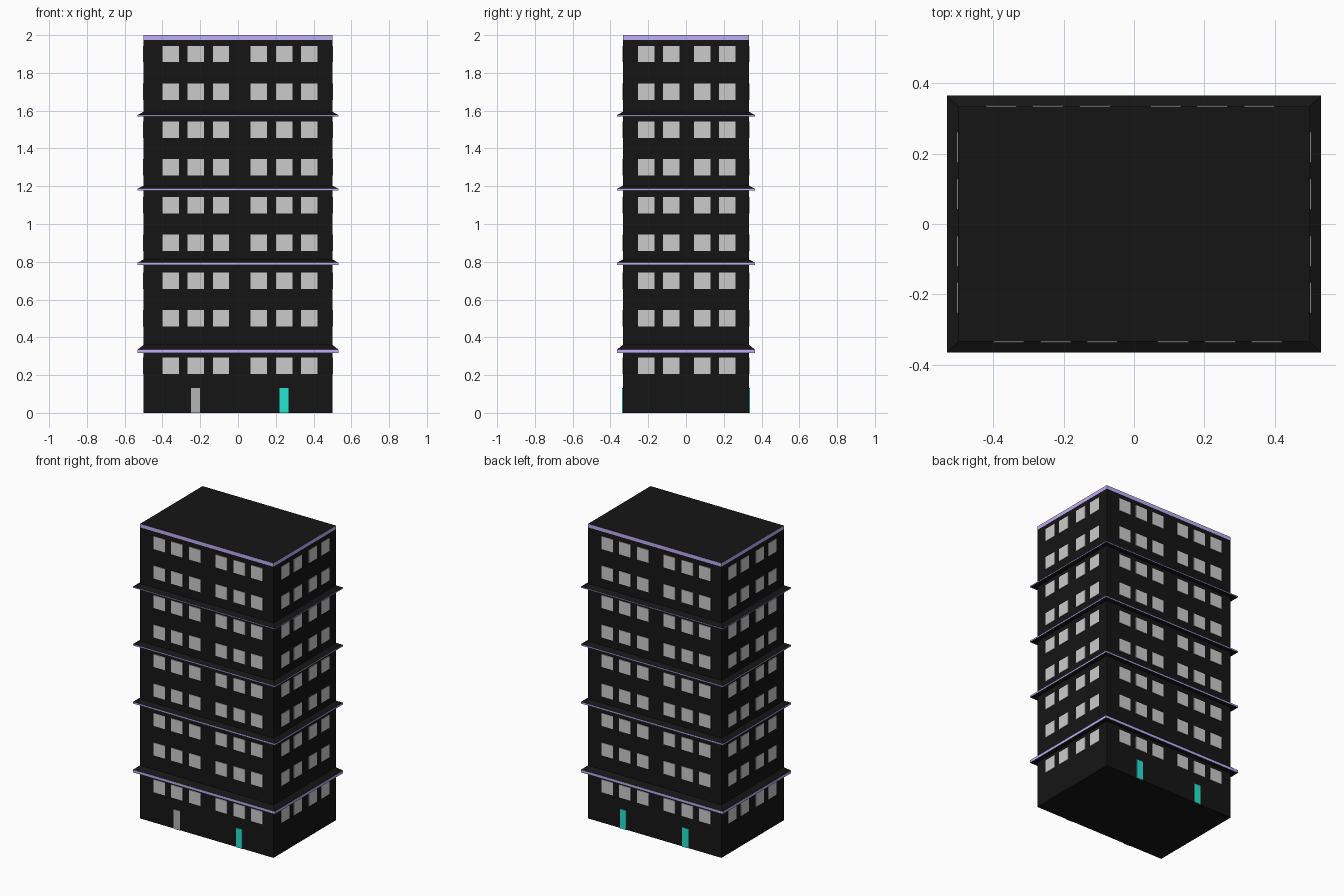
import bpy

if "Cube" in bpy.data.objects:
    bpy.data.objects.remove(bpy.data.objects["Cube"])

HX, HY = 0.5, 0.334      # half sizes of the tower
LX, LY = 0.532, 0.365    # half sizes of the ledges


def material(name, rgb):
    m = bpy.data.materials.new(name)
    m.diffuse_color = (*rgb, 1)
    m.use_nodes = True
    m.node_tree.nodes["Principled BSDF"].inputs["Base Color"].default_value = m.diffuse_color
    return m


black = material("black_wall", (0.0075, 0.0075, 0.0075))
purple = material("purple_trim", (0.53, 0.42, 0.95))
teal = material("teal_door", (0.018, 0.78, 0.64))
grey = material("grey_door", (0.46, 0.46, 0.46))


def make_object(name, verts, faces, mats=(), indices=None):
    me = bpy.data.meshes.new(name)
    me.from_pydata(verts, [], faces)
    for m in mats:
        me.materials.append(m)
    if indices:
        me.polygons.foreach_set("material_index", indices)
    ob = bpy.data.objects.new(name, me)
    bpy.context.collection.objects.link(ob)
    return ob


def loft(name, rings, bands, caps):
    """Stack rectangles (half x, half y, z); bands gives the material of each side strip."""
    verts, faces, idx = [], [], []
    for x, y, z in rings:
        verts += [(-x, -y, z), (x, -y, z), (x, y, z), (-x, y, z)]
    for r, band in enumerate(bands):
        for i in range(4):
            j = (i + 1) % 4
            a = 4 * r
            faces.append((a + i, a + j, a + 4 + j, a + 4 + i))
            idx.append(band)
    if caps:
        n = len(verts)
        faces += [(3, 2, 1, 0), (n - 4, n - 3, n - 2, n - 1)]
        idx += [0, 0]
    return make_object(name, verts, faces, (black, purple), idx)


def boxes(name, items, mat=None):
    """One mesh of boxes given as (x0, x1, y0, y1, z0, z1)."""
    verts, faces = [], []
    for x0, x1, y0, y1, z0, z1 in items:
        n = len(verts)
        verts += [(x, y, z) for z in (z0, z1)
                  for x, y in ((x0, y0), (x1, y0), (x1, y1), (x0, y1))]
        faces += [tuple(n + k for k in f) for f in
                  ((3, 2, 1, 0), (4, 5, 6, 7), (0, 1, 5, 4),
                   (1, 2, 6, 5), (2, 3, 7, 6), (3, 0, 4, 7))]
    return make_object(name, verts, faces, (mat,) if mat else ())


def panel(axis, side, u, z0, z1, half_w, out):
    """Thin panel on the front/back ('y') or left/right ('x') wall."""
    d = HY if axis == "y" else HX
    lo, hi = sorted((side * (d - 0.004), side * (d + out)))
    if axis == "y":
        return (u - half_w, u + half_w, lo, hi, z0, z1)
    return (lo, hi, u - half_w, u + half_w, z0, z1)


# Tower with a purple band around the roof edge
loft("tower", [(HX, HY, 0), (HX, HY, 1.975), (HX, HY, 2)], (0, 1), True)

# Ledges: flat underside, purple rim, sloped black top
for k, (z0, z1, z2) in enumerate([(0.316, 0.335, 0.36), (0.783, 0.795, 0.812),
                                  (1.177, 1.187, 1.203), (1.569, 1.577, 1.594)]):
    loft(f"ledge_{k + 1}", [(HX, HY, z0), (LX, LY, z0), (LX, LY, z1), (HX, HY, z2)],
         (0, 1, 0), False)

# Windows, nine floors on every side; the back is the front turned around
floors = [0.25] + [0.5 + 0.2 * i for i in range(8)]
front_x = (-0.356, -0.223, -0.09, 0.111, 0.245, 0.378)
side_y = (-0.21, -0.077, 0.085, 0.218)
H = 0.0435
for name, axis, side, places in (
        ("front_windows", "y", -1, front_x),
        ("back_windows", "y", 1, [-x for x in front_x]),
        ("right_windows", "x", 1, side_y),
        ("left_windows", "x", -1, side_y)):
    boxes(name, [panel(axis, side, u, z - H, z + H, H, 0.003)
                 for z in floors for u in places])

# Doors
for name, side, x, mat in (("front_left_door", -1, -0.224, grey),
                           ("front_right_door", -1, 0.244, teal),
                           ("back_left_door", 1, 0.236, teal),
                           ("back_right_door", 1, -0.23, teal)):
    boxes(name, [panel("y", side, x, 0, 0.131, 0.024, 0.004)], mat)
